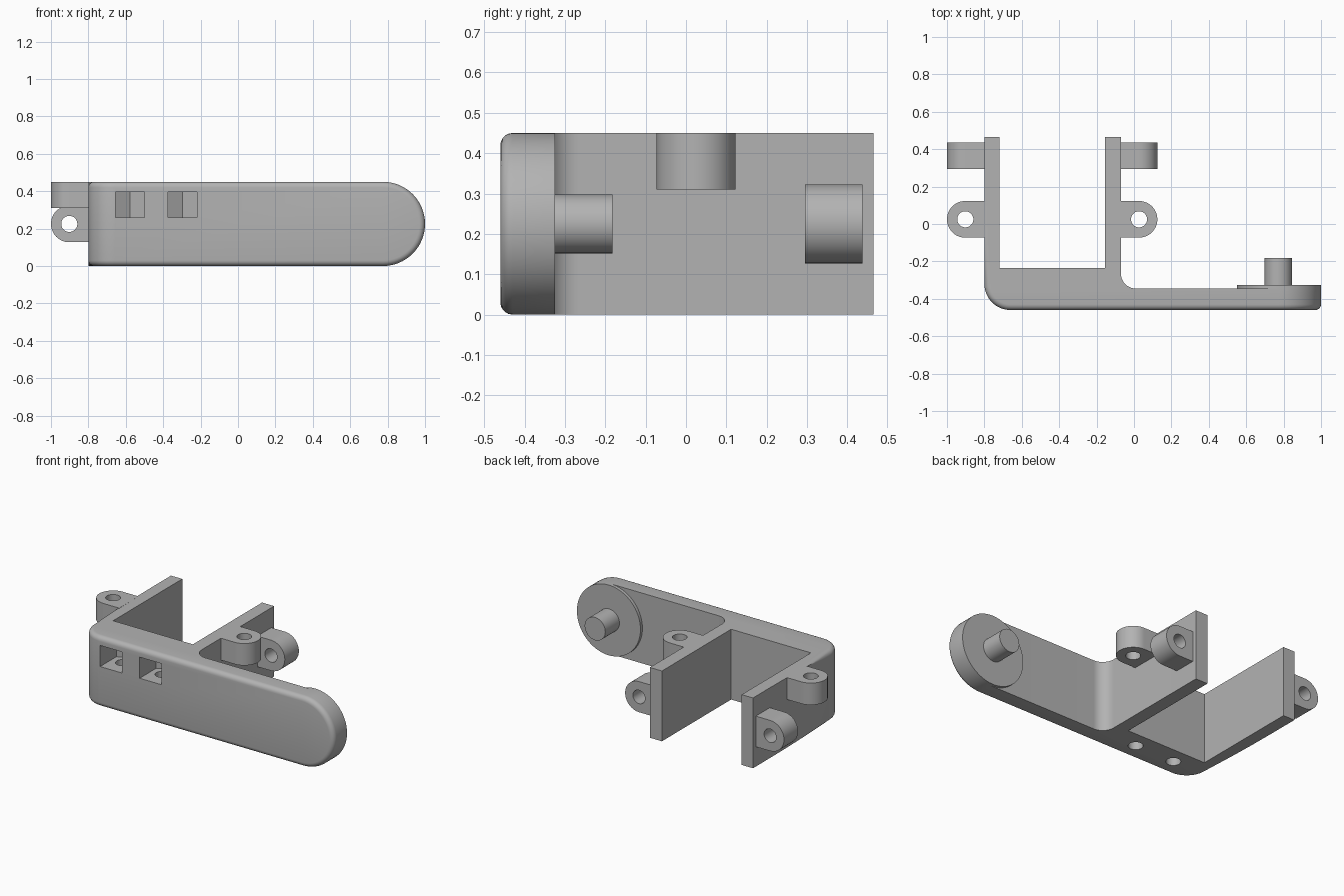
import bpy, bmesh
from math import sin, cos, pi, radians
from mathutils import Matrix, Vector

if "Cube" in bpy.data.objects:
    bpy.data.objects.remove(bpy.data.objects["Cube"])

H = 0.45            # overall height
MID = H / 2
FRONT, ARM_BACK = -0.46, -0.345
PIVOT_X = 0.775     # centre of the rounded arm end
ROUND = 0.03        # front edge rounding

grey = bpy.data.materials.new("plain grey")
grey.use_nodes = True
grey.diffuse_color = (0.45, 0.45, 0.45, 1)
grey.node_tree.nodes["Principled BSDF"].inputs["Base Color"].default_value = (0.45, 0.45, 0.45, 1)


def arc(cx, cy, r, start, end, n=16):
    angles = [radians(start + (end - start) * i / n) for i in range(n + 1)]
    return [(cx + r * cos(a), cy + r * sin(a)) for a in angles]


def prism(bm, outline, axis, lo, hi):
    """Extrude a 2D outline along z (x, y points) or y (x, z points)."""
    def place(p):
        return (p[0], p[1], lo) if axis == "z" else (p[0], lo, p[1])
    face = bm.faces.new([bm.verts.new(place(p)) for p in outline])
    out = bmesh.ops.extrude_face_region(bm, geom=[face])
    step = Vector((0, 0, hi - lo)) if axis == "z" else Vector((0, hi - lo, 0))
    bmesh.ops.translate(bm, vec=step, verts=[v for v in out["geom"] if isinstance(v, bmesh.types.BMVert)])
    bmesh.ops.recalc_face_normals(bm, faces=bm.faces)


def finish(name, bm):
    mesh = bpy.data.meshes.new(name)
    bm.to_mesh(mesh)
    bm.free()
    obj = bpy.data.objects.new(name, mesh)
    bpy.context.collection.objects.link(obj)
    mesh.materials.append(grey)
    return obj


def solid(name, outline, axis, lo, hi):
    bm = bmesh.new()
    prism(bm, outline, axis, lo, hi)
    return finish(name, bm)


def activate(obj):
    bpy.ops.object.select_all(action="DESELECT")
    obj.select_set(True)
    bpy.context.view_layer.objects.active = obj


def cut(obj, cutter):
    cutter.hide_render = True
    mod = obj.modifiers.new("cut", "BOOLEAN")
    mod.operation, mod.solver, mod.object = "DIFFERENCE", "EXACT", cutter
    activate(obj)
    bpy.ops.object.modifier_apply(modifier=mod.name)
    bpy.data.objects.remove(cutter)


def smooth(obj):
    activate(obj)
    bpy.ops.object.shade_smooth_by_angle(angle=radians(30))


def circle(cx, cy, r, n=40):
    return arc(cx, cy, r, 0, 360, n)[:-1]


# Bracket body: two rear walls, thick front block and side arm
plan = (arc(-0.66, -0.32, 0.14, 180, 270)
        + [(PIVOT_X, FRONT), (PIVOT_X, ARM_BACK)]
        + arc(0.01, -0.265, 0.08, 270, 180)
        + [(-0.07, 0.465), (-0.155, 0.465), (-0.155, -0.235),
           (-0.72, -0.235), (-0.72, 0.465), (-0.8, 0.465)])
bm = bmesh.new()
prism(bm, plan, "z", 0, H)
prism(bm, arc(PIVOT_X, MID, MID, -90, 90, 32), "y", FRONT, ARM_BACK)


# Round the front rim, following the curved corner
def on_rim(e):
    a, b = (v.co for v in e.verts)
    mid = (a + b) / 2
    if len(e.link_faces) != 2 or e.calc_face_angle(0) < 1:
        return False
    if abs(a.x - PIVOT_X) < 1e-4 and abs(b.x - PIVOT_X) < 1e-4:
        return False
    corner = mid.x < -0.65 and mid.y < -0.32 and abs(a.z - b.z) < 1e-4
    return corner or mid.y < FRONT + 1e-3


bmesh.ops.bevel(bm, geom=[e for e in bm.edges if on_rim(e)], offset=ROUND,
                segments=5, profile=0.5, affect="EDGES", clamp_overlap=True)
# Weld the rounded end to the arm
caps = [f for f in bm.faces if all(abs(v.co.x - PIVOT_X) < 1e-4 for v in f.verts)]
bmesh.ops.delete(bm, geom=caps, context="FACES")
bmesh.ops.remove_doubles(bm, verts=bm.verts, dist=1e-4)
bmesh.ops.recalc_face_normals(bm, faces=bm.faces)
body = finish("bracket_body", bm)

# Nut pockets in the front with bolt holes from below
NUT_Y, HALF = -0.34, 0.0775
for x in (-0.577, -0.297):
    pocket = [(x - HALF, -0.6), (x + HALF, -0.6), (x + HALF, NUT_Y + 0.045),
              (x, NUT_Y + 0.09), (x - HALF, NUT_Y + 0.045)]
    cut(body, solid("pocket_cutter", pocket, "z", 0.26, 0.395))
    cut(body, solid("bolt_cutter", circle(x, NUT_Y, 0.043), "z", -0.1, 0.3))
smooth(body)

# Mounting lugs on the outside of both walls
R = 0.098
for side, cx, wall, turn in (("right", -0.902, -0.79, 90), ("left", 0.027, -0.08, -90)):
    for kind, axis, c, lo, hi in (("upright", "z", 0.025, 0.31, H),
                                  ("rear", "y", MID, 0.295, 0.437)):
        end = arc(cx, c, R, turn, turn + 180, 24)
        outline = end + [(wall, end[-1][1]), (wall, end[0][1])]
        lug = solid(f"{side}_{kind}_lug", outline, axis, lo, hi)
        cut(lug, solid("hole_cutter", circle(cx, c, 0.043), axis, lo - 0.1, hi + 0.1))
        smooth(lug)

# Pivot boss and pin behind the arm end
smooth(solid("pivot_boss", circle(PIVOT_X, MID, MID, 64), "y", ARM_BACK - 0.005, -0.325))
smooth(solid("pivot_pin", circle(0.772, MID, 0.073), "y", -0.33, -0.182))
